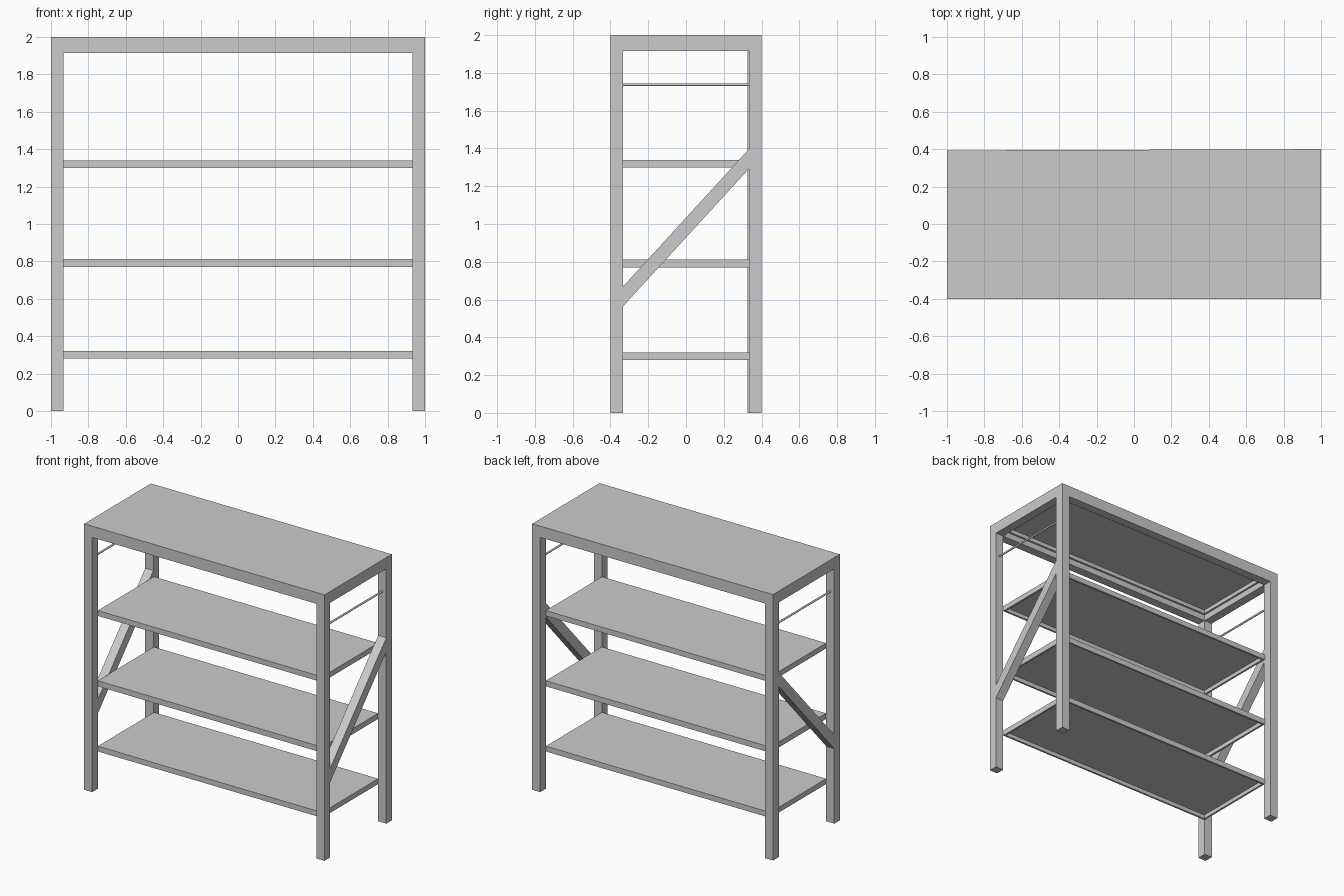
import bpy, bmesh
from mathutils import Vector

if "Cube" in bpy.data.objects:
    bpy.data.objects.remove(bpy.data.objects["Cube"])

W = 0.067          # square tube width
IX, IY = 0.933, 0.333   # inner opening half sizes


def finish(name, bm):
    bmesh.ops.recalc_face_normals(bm, faces=bm.faces)
    me = bpy.data.meshes.new(name)
    bm.to_mesh(me)
    bm.free()
    ob = bpy.data.objects.new(name, me)
    bpy.context.collection.objects.link(ob)
    return ob


def prism(name, profile, offset):
    """Closed profile extruded along an offset vector."""
    bm = bmesh.new()
    face = bm.faces.new([bm.verts.new(p) for p in profile])
    ext = bmesh.ops.extrude_face_region(bm, geom=[face])
    top = [v for v in ext["geom"] if isinstance(v, bmesh.types.BMVert)]
    bmesh.ops.translate(bm, verts=top, vec=Vector(offset))
    bm.faces.ensure_lookup_table()
    if face.is_valid is False or len(bm.faces) < len(profile) + 2:
        bm.faces.new([v for v in bm.verts if v not in top])
    return finish(name, bm)


def rect(x0, x1, y0, y1, z):
    return [(x0, y0, z), (x1, y0, z), (x1, y1, z), (x0, y1, z)]


def tray(name, z0, z1, rim=0.02, sheet=0.01):
    """Shelf: flat sheet on top with a rim hanging below."""
    bm = bmesh.new()
    bmesh.ops.create_cube(bm, size=1)
    for v in bm.verts:
        v.co = (v.co.x * 2 * IX, v.co.y * 2 * IY, z0 if v.co.z < 0 else z1)
    bm.normal_update()
    under = min(bm.faces, key=lambda f: f.calc_center_median().z)
    bmesh.ops.inset_region(bm, faces=[under], thickness=rim)
    inner = bmesh.ops.extrude_discrete_faces(bm, faces=[under])["faces"][0]
    bmesh.ops.translate(bm, verts=inner.verts, vec=(0, 0, z1 - z0 - sheet))
    return finish(name, bm)


# top frame ring (rear left corner sits very slightly forward)
Z0, Z1 = 1.915, 2.0
SKEW = 0.007
outer = [(-1, -.4), (1, -.4), (1, .4), (-1, .4 - SKEW)]
inner = [(-IX, -IY), (IX, -IY), (IX, IY), (-IX, IY - SKEW)]
bm = bmesh.new()
loops = [[bm.verts.new((x, y, z)) for x, y in pts]
         for pts, z in ((outer, Z0), (outer, Z1), (inner, Z1), (inner, Z0))]
for a, b in zip(loops, loops[1:] + loops[:1]):
    for i in range(4):
        j = (i + 1) % 4
        bm.faces.new((a[i], a[j], b[j], b[i]))
finish("top_frame", bm)

# shelves and top panel
for name, z0, z1 in (("lower_shelf", .28, .32), ("middle_shelf", .77, .812),
                     ("upper_shelf", 1.3, 1.34), ("top_panel", 1.96, 2.0)):
    tray(name, z0, z1)

for side, s in (("left", -1), ("right", 1)):
    xa, xb = sorted((s * 1.0, s * IX))
    # legs
    back = .4 - (SKEW if s < 0 else 0)
    prism(f"front_leg_{side}", rect(xa, xb, -.4, -IY, 0), (0, 0, Z0))
    prism(f"back_leg_{side}", rect(xa, xb, back - W, back, 0), (0, 0, Z0))
    # diagonal brace between the legs
    prism(f"brace_{side}",
          [(xa, -.337, .56), (xa, IY, 1.292), (xa, IY, 1.397), (xa, -.337, .665)],
          (xb - xa, 0, 0))
    # thin hanging rod
    bpy.ops.mesh.primitive_cylinder_add(
        vertices=16, radius=.007, depth=2 * IY,
        location=(s * .967, 0, 1.738), rotation=(1.570796, 0, 0))
    rod = bpy.context.object
    rod.name = f"rod_{side}"
    bpy.ops.object.shade_smooth_by_angle()
